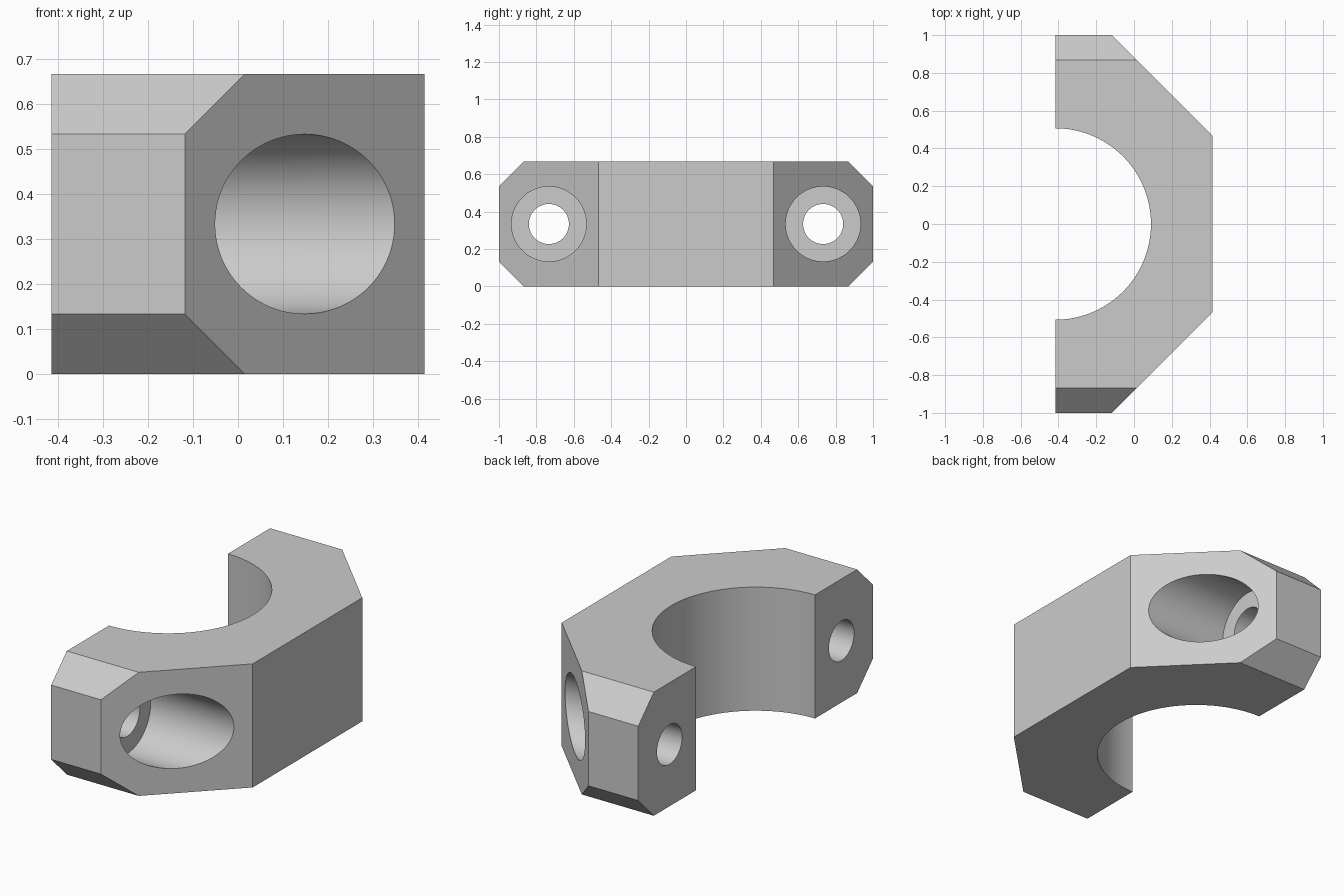
import bpy, bmesh
from math import radians
from mathutils import Vector

cube = bpy.data.objects.get("Cube")
if cube:
    bpy.data.objects.remove(cube, do_unlink=True)

HALF_X, HEIGHT, CHAMFER = 0.415, 0.667, 0.133
BOLT_Y, SEAT_X = 0.733, -0.148

grey = bpy.data.materials.new("light grey")
grey.use_nodes = True
grey.diffuse_color = (0.6, 0.6, 0.6, 1)
grey.node_tree.nodes["Principled BSDF"].inputs["Base Color"].default_value = (0.6, 0.6, 0.6, 1)

# Clamp body: half-octagon plan, extruded upwards
half = [(-HALF_X, -1), (-0.118, -1), (HALF_X, -0.467)]
plan = half + [(x, -y) for x, y in reversed(half)]
bm = bmesh.new()
base = bm.faces.new([bm.verts.new((x, y, 0)) for x, y in plan])
top = bmesh.ops.extrude_face_region(bm, geom=[base])["geom"]
bmesh.ops.translate(bm, vec=(0, 0, HEIGHT),
                    verts=[v for v in top if isinstance(v, bmesh.types.BMVert)])

# Chamfers along the top and bottom of both ends
for side in (-1, 1):
    for z, up in ((CHAMFER, -1), (HEIGHT - CHAMFER, 1)):
        cut = bmesh.ops.bisect_plane(
            bm, geom=bm.verts[:] + bm.edges[:] + bm.faces[:], dist=1e-5,
            plane_co=(0, side, z), plane_no=Vector((0, side, up)).normalized(),
            clear_outer=True)
        rim = [e for e in cut["geom_cut"] if isinstance(e, bmesh.types.BMEdge)]
        bmesh.ops.holes_fill(bm, edges=rim)
bmesh.ops.recalc_face_normals(bm, faces=bm.faces[:])
mesh = bpy.data.meshes.new("clamp_half")
bm.to_mesh(mesh)
bm.free()
body = bpy.data.objects.new("clamp_half", mesh)
bpy.context.collection.objects.link(body)
mesh.materials.append(grey)


def bore(name, radius, depth, location, along_x=True):
    """Cut a round hole through the body."""
    bpy.ops.mesh.primitive_cylinder_add(
        vertices=96, radius=radius, depth=depth, location=location,
        rotation=(0, radians(90) if along_x else 0, 0))
    cutter = bpy.context.object
    cutter.name = name
    cutter.hide_render = True
    cutter.data.materials.append(grey)
    mod = body.modifiers.new(name, "BOOLEAN")
    mod.operation, mod.solver, mod.object = "DIFFERENCE", "EXACT", cutter
    bpy.ops.object.select_all(action="DESELECT")
    body.select_set(True)
    bpy.context.view_layer.objects.active = body
    bpy.ops.object.modifier_apply(modifier=mod.name)
    bpy.data.objects.remove(cutter, do_unlink=True)


# Central bore, then a counterbored bolt hole at each end
bore("shaft_bore", 0.507, 2, (-HALF_X - 0.002, 0, HEIGHT / 2), along_x=False)
for side in (-1, 1):
    bore("bolt_head_recess", 0.2, 1, (SEAT_X + 0.5, side * BOLT_Y, HEIGHT / 2))
    bore("bolt_hole", 0.107, 2, (0, side * BOLT_Y, HEIGHT / 2))

bpy.ops.object.shade_smooth_by_angle(angle=radians(30))
